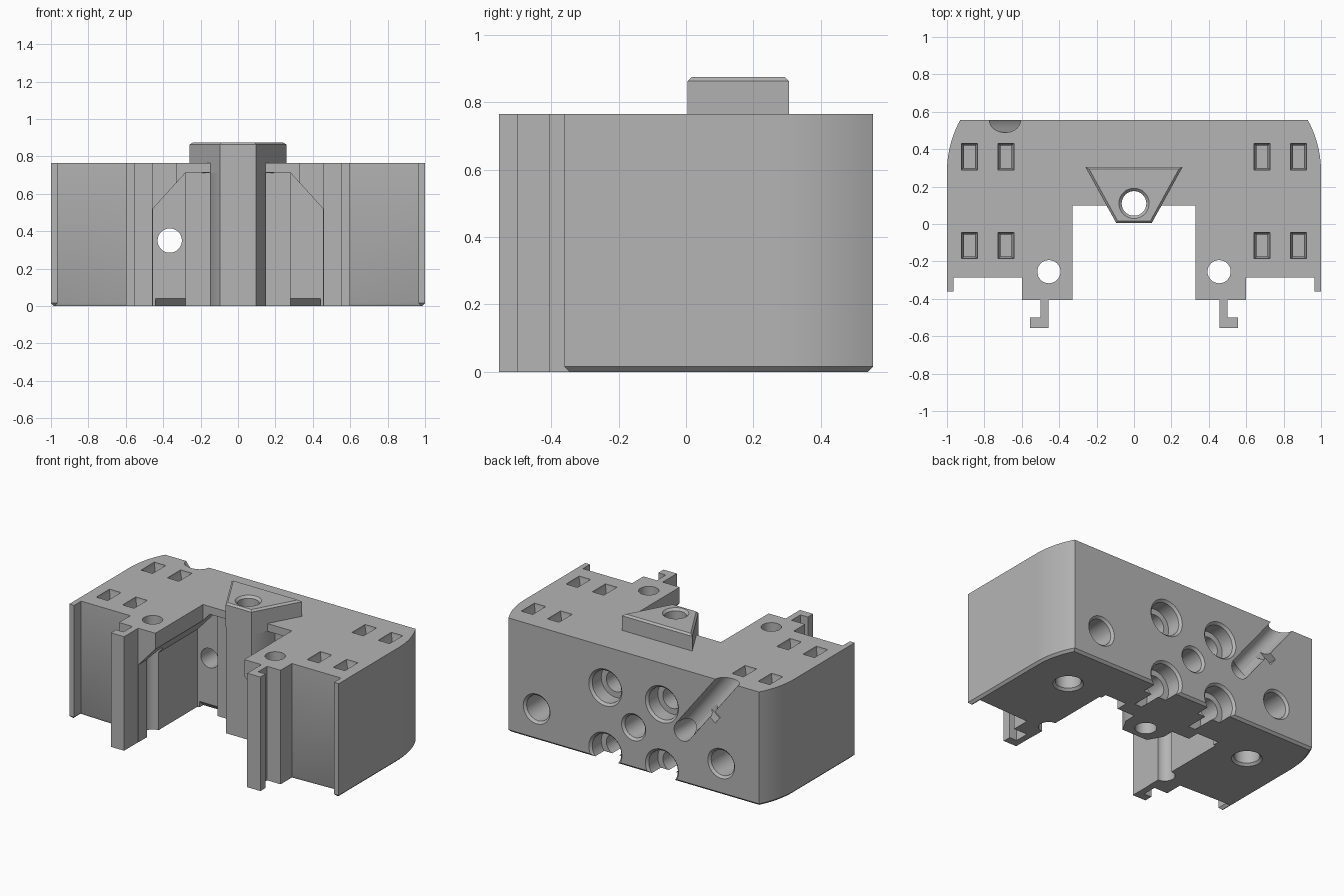
import bpy, bmesh, math
from mathutils import Vector

cube = bpy.data.objects.get("Cube")
if cube:
    bpy.data.objects.remove(cube, do_unlink=True)

GREY = (0.46, 0.46, 0.46, 1)
grey = bpy.data.materials.new("matte_grey")
grey.use_nodes = True
grey.diffuse_color = GREY
for node in grey.node_tree.nodes:
    if node.type == "BSDF_PRINCIPLED":
        node.inputs["Base Color"].default_value = GREY

HEIGHT, BACK = 0.765, 0.555


def finish(name, bm):
    bmesh.ops.recalc_face_normals(bm, faces=bm.faces[:])
    mesh = bpy.data.meshes.new(name)
    bm.to_mesh(mesh)
    bm.free()
    obj = bpy.data.objects.new(name, mesh)
    bpy.context.scene.collection.objects.link(obj)
    mesh.materials.append(grey)
    return obj


def loft(rings):
    """Closed solid through rings of equal point count."""
    bm = bmesh.new()
    loops = [[bm.verts.new(p) for p in ring] for ring in rings]
    n = len(loops[0])
    for a, b in zip(loops, loops[1:]):
        for i in range(n):
            j = (i + 1) % n
            bm.faces.new((a[i], a[j], b[j], b[i]))
    bm.faces.new(loops[0][::-1])
    bm.faces.new(loops[-1])
    bmesh.ops.recalc_face_normals(bm, faces=bm.faces[:])
    return bm


def prism(pts, lo, hi, axis="z"):
    place = {"z": lambda a, b, c: (a, b, c),
             "y": lambda a, b, c: (a, c, b),
             "x": lambda a, b, c: (c, a, b)}[axis]
    return loft([[place(a, b, c) for a, b in pts] for c in (lo, hi)])


def rect(cx, cy, w, h):
    return [(cx + sx * w / 2, cy + sy * h / 2)
            for sx, sy in ((-1, -1), (1, -1), (1, 1), (-1, 1))]


def mirrored(half):
    return half + [(-x, y) for x, y in reversed(half)]


def bore(start, direction, steps, sides=32):
    """Turned solid along a direction; steps are (depth, radius)."""
    d = Vector(direction).normalized()
    u = d.orthogonal().normalized()
    v = d.cross(u)
    turns = [math.tau * i / sides for i in range(sides)]
    return loft([[Vector(start) + d * t + (u * math.cos(a) + v * math.sin(a)) * r
                  for a in turns] for t, r in steps])


def hole_steps(radius, depth, chamfer=0.015):
    return [(-0.02, radius + chamfer + 0.02), (chamfer, radius), (depth, radius)]


def cut(obj, bm):
    tool = finish("cutter", bm)
    tool.hide_render = True
    mod = obj.modifiers.new("cut", "BOOLEAN")
    mod.operation = "DIFFERENCE"
    mod.solver = "EXACT"
    mod.object = tool
    bpy.context.view_layer.objects.active = obj
    bpy.ops.object.modifier_apply(modifier=mod.name)
    bpy.data.objects.remove(tool, do_unlink=True)


def bevel(bm, width, rule):
    edges = [e for e in bm.edges if all(rule(v.co) for v in e.verts)]
    bmesh.ops.bevel(bm, geom=edges, offset=width, segments=1,
                    affect="EDGES", profile=0.5)


# Main body: hooks, side lips and rounded rear corners in one outline
half = [(0.33, 0.10), (0.33, -0.405), (0.457, -0.405), (0.457, -0.555),
        (0.555, -0.555), (0.555, -0.50), (0.50, -0.50), (0.50, -0.405),
        (0.60, -0.405), (0.60, -0.285), (0.965, -0.285), (0.965, -0.36), (1, -0.36)]
R = 0.575
sweep = math.asin((BACK - 0.28) / R)
half += [(1 - R + R * math.cos(sweep * i / 10), 0.28 + R * math.sin(sweep * i / 10))
         for i in range(11)]
bm = prism(mirrored(half), 0, HEIGHT)
bevel(bm, 0.015, lambda c: c.z < 0.001 and abs(c.x) > 0.59 and c.y > -0.37)
body = finish("main_body", bm)

# Front cavity with sloped roof
cut(body, prism(mirrored([(0.455, -0.1), (0.455, 0.52), (0.28, 0.713)]),
                -0.45, 0.22, "y"))

for s in (-1, 1):
    # Chamfer at the foot of the cavity wall
    x0, x1 = sorted((s * 0.28, s * 0.44))
    cut(body, prism([(0.20, -0.02), (0.28, -0.02), (0.20, 0.06)], x0, x1, "x"))
    # Vertical pin holes and blind holes underneath
    cut(body, bore((s * 0.455, -0.255, -0.1), (0, 0, 1), [(0, 0.062), (1, 0.062)]))
    cut(body, bore((s * 0.70, 0.22, 0), (0, 0, 1), hole_steps(0.078, 0.3)))
    # Tapered pockets on the top
    for x in (0.685, 0.88):
        for y in (0.36, -0.115):
            rings = [(0.085, 0.14, 0.05), (0.085, 0.14, -0.015),
                     (0.06, 0.12, -0.04), (0.06, 0.12, -0.12)]
            cut(body, loft([[(a, b, HEIGHT + z) for a, b in rect(s * x, y, w, h)]
                            for w, h, z in rings]))
    # Counterbored holes in the rear face
    for z in (0.065, 0.49):
        cut(body, bore((s * 0.21, BACK, z), (0, -1, 0),
                       hole_steps(0.108, 0.11) + [(0.11, 0.07), (0.29, 0.07)]))

# Plain rear holes
for x, z, r in ((0.72, 0.21, 0.085), (-0.65, 0.21, 0.085), (0, 0.28, 0.075)):
    cut(body, bore((x, BACK, z), (0, -1, 0), hole_steps(r, 0.28)))

# Cable hole with diagonal groove and side notch
cut(body, bore((-0.365, BACK + 0.1, 0.35), (0, -1, 0), [(0, 0.065), (0.6, 0.065)]))
slope = Vector((-0.325, 0, 0.415)).normalized()
cut(body, bore((-0.365, BACK, 0.35), slope, [(0, 0.066), (0.75, 0.066)]))
side = Vector((-slope.z, 0, slope.x))
mid = Vector((-0.545, 0, 0.555))
cut(body, prism([((mid + side * a + slope * b).x, (mid + side * a + slope * b).z)
                 for a, b in rect(0.055, 0, 0.09, 0.06)], BACK - 0.06, BACK + 0.05, "y"))

# Wall section behind the post
wall = finish("centre_wall", prism(rect(0, 0.235, 0.56, 0.11), 0, 0.713))
# Post and the wedge plug above it
post = finish("centre_post", prism(
    mirrored([(0.15, 0.25), (0.148, 0.10), (0.095, 0.007)]), 0, 0.712))
bm = prism(mirrored([(0.26, 0.305), (0.095, 0.005)]), 0.712, 0.875)
bevel(bm, 0.012, lambda c: c.z > 0.87)
plug = finish("wedge_plug", bm)

# Vertical bore through post, plug and body
for obj in (body, post, plug):
    cut(obj, bore((0, 0.11, 0.875), (0, 0, -1), hole_steps(0.066, 1.0)))

for obj in (body, wall, post, plug):
    bpy.ops.object.select_all(action="DESELECT")
    obj.select_set(True)
    bpy.context.view_layer.objects.active = obj
    bpy.ops.object.shade_smooth_by_angle(angle=math.radians(30))
